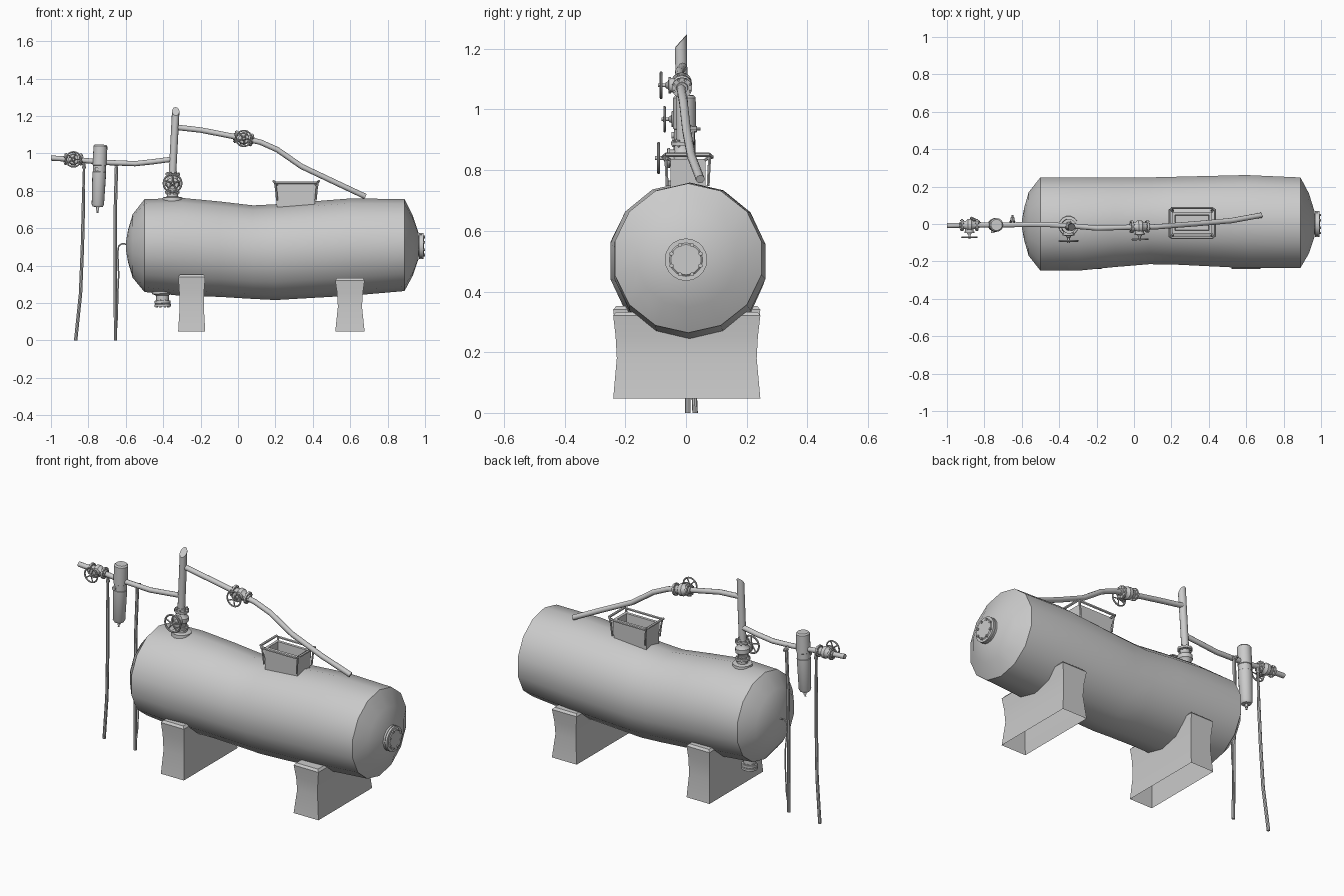
import bpy, bmesh, math
from mathutils import Vector, Matrix

if "Cube" in bpy.data.objects:
    bpy.data.objects.remove(bpy.data.objects["Cube"])

X, Y, Z = Vector((1, 0, 0)), Vector((0, 1, 0)), Vector((0, 0, 1))


def skin(bm, rings, closed=False):
    n = len(rings[0])
    last = len(rings) if closed else len(rings) - 1
    for k in range(last):
        a, b = rings[k], rings[(k + 1) % len(rings)]
        for i in range(n):
            j = (i + 1) % n
            bm.faces.new((a[i], a[j], b[j], b[i]))
    if not closed:
        bm.faces.new(rings[0][::-1])
        bm.faces.new(rings[-1])


def sweep(bm, pts, radii, n=10, axis=None, closed=False):
    """Round section carried along a path; radii may be one number or a list."""
    pts = [Vector(p) for p in pts]
    if not isinstance(radii, (list, tuple)):
        radii = [radii] * len(pts)
    rings, m = [], len(pts)
    for i, p in enumerate(pts):
        if closed:
            t = pts[(i + 1) % m] - pts[i - 1]
        else:
            t = axis or pts[min(i + 1, m - 1)] - pts[max(i - 1, 0)]
        t = t.normalized()
        ref = Y if abs(t.y) < 0.8 else X
        u = ref.cross(t).normalized()
        v = t.cross(u)
        rings.append([bm.verts.new(p + radii[i] * (u * math.cos(a) + v * math.sin(a)))
                      for a in (2 * math.pi * k / n for k in range(n))])
    skin(bm, rings, closed)


def lathe(bm, base, axis, profile, n=12):
    """Profile of (distance along axis, radius)."""
    base, axis = Vector(base), Vector(axis).normalized()
    sweep(bm, [base + axis * d for d, r in profile], [r for d, r in profile], n, axis)


def bolts(bm, centre, axis, ring, r, half, count=8):
    centre, axis = Vector(centre), Vector(axis).normalized()
    u = axis.orthogonal().normalized()
    v = axis.cross(u)
    for k in range(count):
        a = 2 * math.pi * (k + 0.5) / count
        c = centre + ring * (u * math.cos(a) + v * math.sin(a))
        lathe(bm, c - axis * half, axis, [(0, r), (2 * half, r)], 6)


def finish(name, bm, matrix=None):
    if matrix:
        bm.transform(matrix)
    bmesh.ops.recalc_face_normals(bm, faces=bm.faces)
    me = bpy.data.meshes.new(name)
    bm.to_mesh(me)
    bm.free()
    ob = bpy.data.objects.new(name, me)
    bpy.context.collection.objects.link(ob)
    return ob


def pipe(name, pts, r, n=10):
    bm = bmesh.new()
    sweep(bm, pts, r, n)
    return finish(name, bm)


# Dented tank: x, centre y, centre z, half width, half height
bm = bmesh.new()
rings = []
for x, cy, cz, ry, rz in [(-.598, 0, .505, .03, .03), (-.587, 0, .505, .09, .09), (-.563, 0, .505, .175, .17),
                          (-.5, 0, .507, .256, .248), (-.3, 0, .5, .256, .262), (-.1, .01, .488, .246, .255),
                          (.08, .017, .472, .238, .25), (.2, .018, .472, .24, .256), (.6, .013, .499, .255, .26),
                          (.89, .007, .51, .248, .246), (.935, .003, .507, .165, .16),
                          (.965, 0, .505, .07, .07)]:
    rings.append([bm.verts.new((x, cy + ry * math.sin(a), cz + rz * math.cos(a)))
                  for a in (2 * math.pi * k / 14 for k in range(14))])
skin(bm, rings)
finish("tank", bm)

# Bolted cover on the right end
bm = bmesh.new()
lathe(bm, (.945, 0, .505), X, [(0, .055), (.022, .055), (.022, .07), (.032, .07), (.032, .066),
                               (.036, .066), (.036, .07), (.046, .07), (.046, .055), (.05, .05)], 20)
bolts(bm, (.979, 0, .505), X, .052, .007, .021)
finish("end_cover", bm)

# Saddle supports, pinched and open underneath
for name, x0, x1, top, pinch in [("left_saddle", -.32, -.175, .352, .008), ("right_saddle", .52, .677, .333, .014)]:
    bm = bmesh.new()
    rows = []
    for z, d, dy in [(.047, 0, 0), (.18, pinch, .012), (top - .08, pinch * .7, .008), (top - .012, 0, 0),
                     (top, .01, .01)]:
        y0, y1 = -.24 + dy, .245 - dy
        rows.append([bm.verts.new(c) for c in ((x0 + d, y0, z), (x1 - d, y0, z), (x1 - d, y1, z), (x0 + d, y1, z))])
    skin(bm, rows)
    bm.faces.ensure_lookup_table()
    bottom = min(bm.faces, key=lambda f: f.calc_center_median().z)
    bmesh.ops.delete(bm, geom=[bottom], context='FACES_ONLY')
    finish(name, bm)

# Drain outlet
bm = bmesh.new()
lathe(bm, (-.405, 0, .275), (0.03, 0, -1), [(0, .055), (.025, .055), (.03, .045), (.035, .034), (.062, .034),
                                            (.062, .043), (.076, .043), (.079, .04), (.082, .043),
                                            (.094, .043)], 14)
bolts(bm, (-.404, 0, .197), (0.03, 0, -1), .033, .006, .021)
finish("drain_outlet", bm)

# Inlet flange on top
bm = bmesh.new()
lathe(bm, (-.35, -.01, .735), Z, [(0, .055), (.03, .052), (.034, .03), (.05, .03)], 14)
finish("riser_base", bm)


def valve(name, loc, direction, s=1.0):
    """Gate valve: flow along local x, handwheel on local -y."""
    bm = bmesh.new()
    lathe(bm, (-.055, 0, 0), X, [(0, .019), (.008, .02), (.008, .034), (.018, .034), (.018, .022), (.034, .024),
                                 (.045, .034), (.065, .034), (.076, .024), (.092, .022), (.092, .034),
                                 (.102, .034), (.102, .02), (.11, .019)], 14)
    for x in (-.042, .042):
        bolts(bm, (x, 0, 0), X, .028, .004, .01)
    lathe(bm, (0, 0, 0), -Y, [(0, .024), (.036, .024), (.036, .028), (.043, .028), (.045, .013), (.052, .01),
                              (.054, .006), (.078, .006)], 12)
    sweep(bm, [(.042 * math.cos(a), -.068, .042 * math.sin(a)) for a in (math.pi * k / 10 for k in range(20))],
          .0045, 8, closed=True)
    for k in range(5):
        a = 2 * math.pi * k / 5
        sweep(bm, [(0, -.07, 0), (.042 * math.cos(a), -.068, .042 * math.sin(a))], .0035, 6)
    rot = X.rotation_difference(Vector(direction)).to_matrix().to_4x4()
    finish(name, bm, Matrix.Translation(loc) @ rot @ Matrix.Scale(s, 4))


valve("riser_valve", (-.35, -.012, .84), (.04, 0, 1), 1.15)
valve("upper_valve", (.03, -.014, 1.08), (1, .02, -.2), 1.0)
valve("inlet_valve", (-.88, -.006, .968), (1, 0, -.04), .95)

# Riser with slanted open top
bm = bmesh.new()
sweep(bm, [(-.352, -.012, .77), (-.35, -.012, .9), (-.342, -.014, 1.05), (-.333, -.017, 1.225)], .02, 14)
for v in bm.verts:
    if v.co.z > 1.15:
        v.co.z += (v.co.y + .017) * 1.1
finish("riser_pipe", bm)

# Overhead pipes
pipe("upper_pipe", [(-.335, -.01, 1.14), (-.2, -.022, 1.125), (.03, -.016, 1.08), (.12, -.015, 1.06),
                    (.21, -.008, 1.02), (.34, .002, .93), (.52, .018, .845), (.68, .047, .77)], .0145)
pipe("inlet_pipe", [(-1, -.008, .975), (-.88, -.006, .968), (-.72, -.005, .952), (-.55, -.003, .945),
                    (-.45, -.004, .956), (-.345, -.01, .97)], .014)

# Filter canister
bm = bmesh.new()
lathe(bm, (-.735, -.005, 1.047), (-.045, 0, -1), [(0, .03), (.008, .037), (.11, .038), (.112, .035), (.145, .035),
                                                  (.147, .037), (.32, .033), (.333, .026), (.335, .008), (.352, .008),
                                                  (.353, .005), (.365, .005)], 16)
lathe(bm, (-.755, -.035, .915), -Y, [(0, .011), (.012, .011)], 10)
finish("filter_canister", bm)

# Hanging drain pipes and fittings
pipe("outer_drop_pipe", [(-.823, .0, .935), (-.826, .002, .75), (-.832, .01, .5), (-.842, .018, .25),
                         (-.868, .03, 0)], [.006, .009, .009, .009, .009], 8)
pipe("inner_drop_pipe", [(-.65, .02, .925), (-.656, .015, .7), (-.656, .008, .4), (-.655, .006, 0)], .009, 8)
bm = bmesh.new()
sweep(bm, [(-.65, 0, .95), (-.65, .022, .938), (-.65, .02, .9)], .008, 8)
lathe(bm, (-.65, .015, .935), Y, [(0, .011), (.02, .011), (.022, .005), (.032, .005)], 8)
lathe(bm, (-.823, 0, .96), -Z, [(0, .008), (.03, .008), (.032, .011), (.042, .011)], 8)
finish("drop_pipe_fittings", bm)
pipe("gauge_tube", [(-.585, 0, .505), (-.6, 0, .515), (-.62, 0, .518), (-.638, .002, .505), (-.643, .004, .47),
                    (-.638, .014, .35), (-.643, .02, .25), (-.646, .016, .12), (-.65, .01, .06)], .004, 6)

# Open hatch box
bm = bmesh.new()
loops = []
for x0, x1, y0, y1, z in [(.208, .41, -.05, .063, .7), (.203, .418, -.052, .065, .836), (.218, .402, -.036, .049, .836),
                          (.222, .398, -.032, .045, .775)]:
    loops.append([bm.verts.new(c) for c in ((x0, y0, z), (x1, y0, z), (x1, y1, z), (x0, y1, z))])
skin(bm, loops)
finish("hatch_box", bm)

# Hatch rail with corner legs
bm = bmesh.new()
corners = [(.19, -.067), (.2, -.074), (.42, -.074), (.433, -.067), (.433, .077), (.42, .085), (.2, .085), (.19, .077)]
sweep(bm, [(x, y, .843 + .008 * (abs(x - .31) > .11)) for x, y in corners], .007, 6, closed=True)
for x, y in [(.197, -.068), (.427, -.068), (.427, .079), (.197, .079)]:
    sx, sy = (1 if x > .3 else -1), (1 if y > 0 else -1)
    sweep(bm, [(x, y, .848), (x - sx * .006, y - sy * .003, .81), (x - sx * .012, y - sy * .006, .748)], .0055, 6)
    sweep(bm, [(x, y, .845), (x - sx * .014, y - sy * .018, .832)], .005, 6)
finish("hatch_rail", bm)

bpy.ops.object.select_all(action='SELECT')
bpy.context.view_layer.objects.active = bpy.data.objects["tank"]
bpy.ops.object.shade_smooth_by_angle(angle=math.radians(38))
